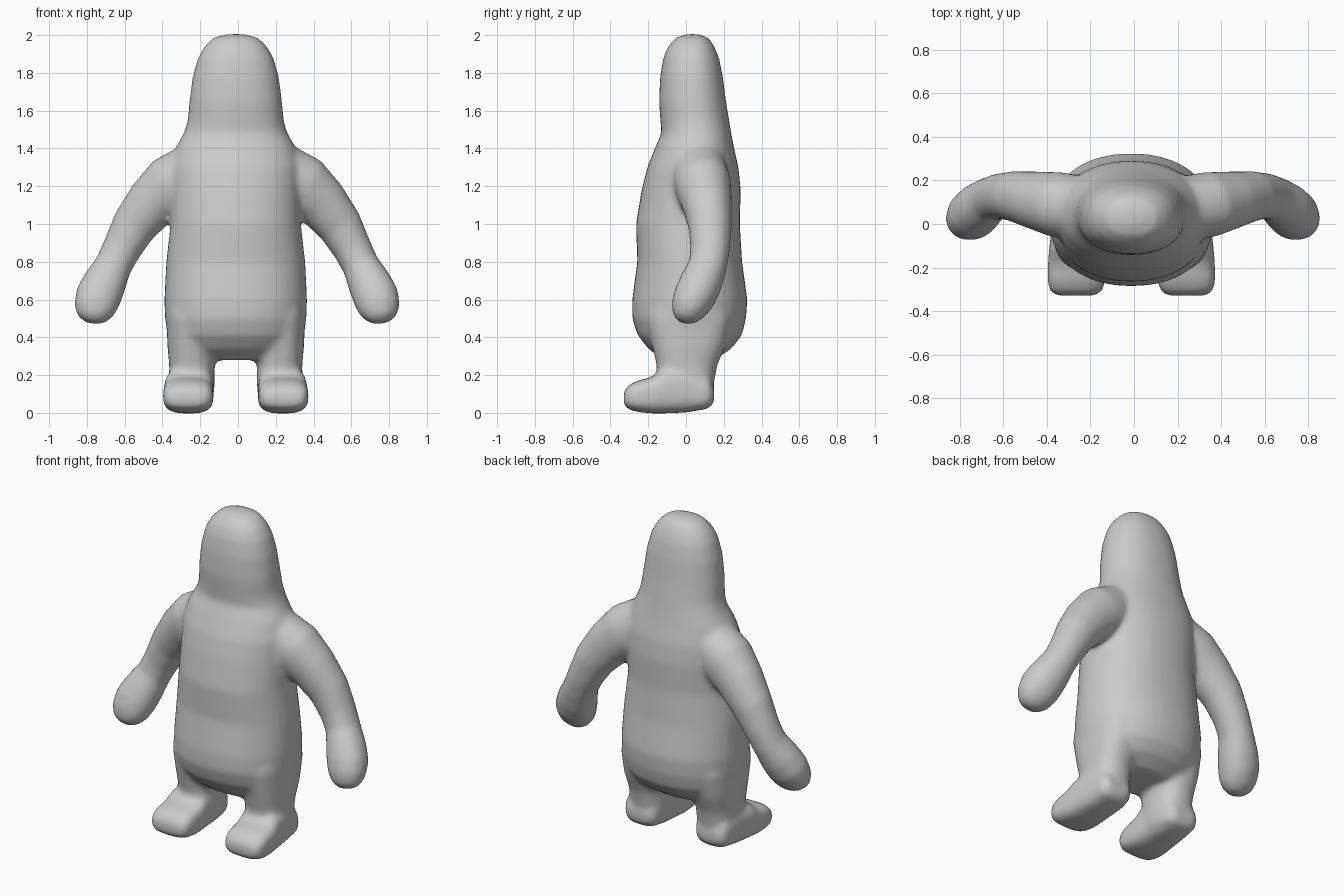
import bpy, bmesh, math
from mathutils import Vector

CX = -0.012          # body midline
bm = bmesh.new()


def loft(rings, power=2.0, n=40):
    """Skin a closed tube through rings of (centre, half-axis a, half-axis b)."""
    loops = []
    for c, a, b in rings:
        loop = []
        for i in range(n):
            t = 2 * math.pi * i / n
            u, v = math.cos(t), math.sin(t)
            u = math.copysign(abs(u) ** (2 / power), u)
            v = math.copysign(abs(v) ** (2 / power), v)
            loop.append(bm.verts.new(Vector(c) + Vector(a) * u + Vector(b) * v))
        loops.append(loop)
    for p, q in zip(loops, loops[1:]):
        for i in range(n):
            j = (i + 1) % n
            bm.faces.new((p[i], p[j], q[j], q[i]))
    bm.faces.new(loops[0])
    bm.faces.new(loops[-1][::-1])


def upright(x, rows, power):
    """Loft along z from rows of (z, half width, front y, back y)."""
    loft([((x, (f + k) / 2, z), (w, 0, 0), (0, (k - f) / 2, 0)) for z, w, f, k in rows], power)


# Head and torso
upright(CX, [
    (2.005, 0.05, 0.00, 0.07), (1.985, 0.12, -0.055, 0.12), (1.94, 0.165, -0.095, 0.15),
    (1.88, 0.20, -0.12, 0.175), (1.78, 0.228, -0.137, 0.195), (1.65, 0.245, -0.143, 0.212),
    (1.54, 0.255, -0.135, 0.23), (1.48, 0.275, -0.13, 0.24), (1.40, 0.32, -0.165, 0.255),
    (1.30, 0.345, -0.205, 0.278), (1.18, 0.345, -0.235, 0.29), (1.0, 0.345, -0.265, 0.285),
    (0.8, 0.368, -0.258, 0.297), (0.6, 0.378, -0.285, 0.325), (0.5, 0.375, -0.285, 0.318),
    (0.41, 0.36, -0.255, 0.295), (0.34, 0.32, -0.20, 0.24), (0.28, 0.22, -0.12, 0.15)], 2.2)

for s in (-1, 1):
    # Leg
    upright(CX + s * 0.232, [
        (0.70, 0.12, -0.17, 0.2), (0.5, 0.135, -0.21, 0.24), (0.36, 0.13, -0.18, 0.21),
        (0.25, 0.12, -0.155, 0.165), (0.14, 0.12, -0.15, 0.145), (0.05, 0.11, -0.13, 0.135)], 2.4)
    # Foot, lofted from heel to toe: y, half width, bottom, top
    foot = [(0.15, 0.07, 0.06, 0.13), (0.12, 0.108, 0.022, 0.19), (0.0, 0.12, 0.002, 0.24),
            (-0.12, 0.13, -0.003, 0.235), (-0.18, 0.133, -0.003, 0.19),
            (-0.26, 0.133, 0.005, 0.17), (-0.305, 0.122, 0.02, 0.145), (-0.33, 0.09, 0.04, 0.11)]
    loft([((CX + s * (0.245 + 0.03 * max(0, -y)), y, (lo + hi) / 2), (w, 0, 0),
           (0, 0, (hi - lo) / 2)) for y, w, lo, hi in foot], 3.2)
    # Arm and hand: x, y, z, half width across the arm, half depth
    arm = [(0.10, 0.06, 1.30, 0.12, 0.12), (0.24, 0.07, 1.26, 0.165, 0.15),
           (0.35, 0.09, 1.205, 0.16, 0.15), (0.45, 0.11, 1.11, 0.14, 0.132),
           (0.545, 0.128, 0.99, 0.12, 0.115), (0.61, 0.128, 0.87, 0.103, 0.105),
           (0.655, 0.115, 0.78, 0.098, 0.102), (0.70, 0.08, 0.69, 0.115, 0.112),
           (0.735, 0.045, 0.615, 0.122, 0.112), (0.755, 0.012, 0.55, 0.11, 0.095),
           (0.765, -0.005, 0.505, 0.083, 0.07), (0.77, -0.012, 0.478, 0.04, 0.035)]
    pts = [Vector((s * x - 0.005, y, z)) for x, y, z, _, _ in arm]
    rings = []
    for i, (p, row) in enumerate(zip(pts, arm)):
        d = (pts[min(i + 1, len(pts) - 1)] - pts[max(i - 1, 0)]).normalized()
        side = d.cross(Vector((0, 1, 0))).normalized()
        rings.append((p, side * row[3], side.cross(d) * row[4]))
    loft(rings, 2.1)

bmesh.ops.recalc_face_normals(bm, faces=bm.faces)
mesh = bpy.data.meshes.new("body")
bm.to_mesh(mesh)
bm.free()
body = bpy.data.objects.new("body", mesh)
bpy.context.collection.objects.link(body)

# Fuse the parts into one soft skin
fuse = body.modifiers.new("fuse", 'REMESH')
fuse.mode = 'VOXEL'
fuse.voxel_size = 0.016
fuse.use_smooth_shade = True
soft = body.modifiers.new("soften", 'SMOOTH')
soft.factor = 0.5
soft.iterations = 9

grey = bpy.data.materials.new("light grey")
grey.diffuse_color = (0.6, 0.6, 0.6, 1)
mesh.materials.append(grey)
for f in mesh.polygons:
    f.use_smooth = True
